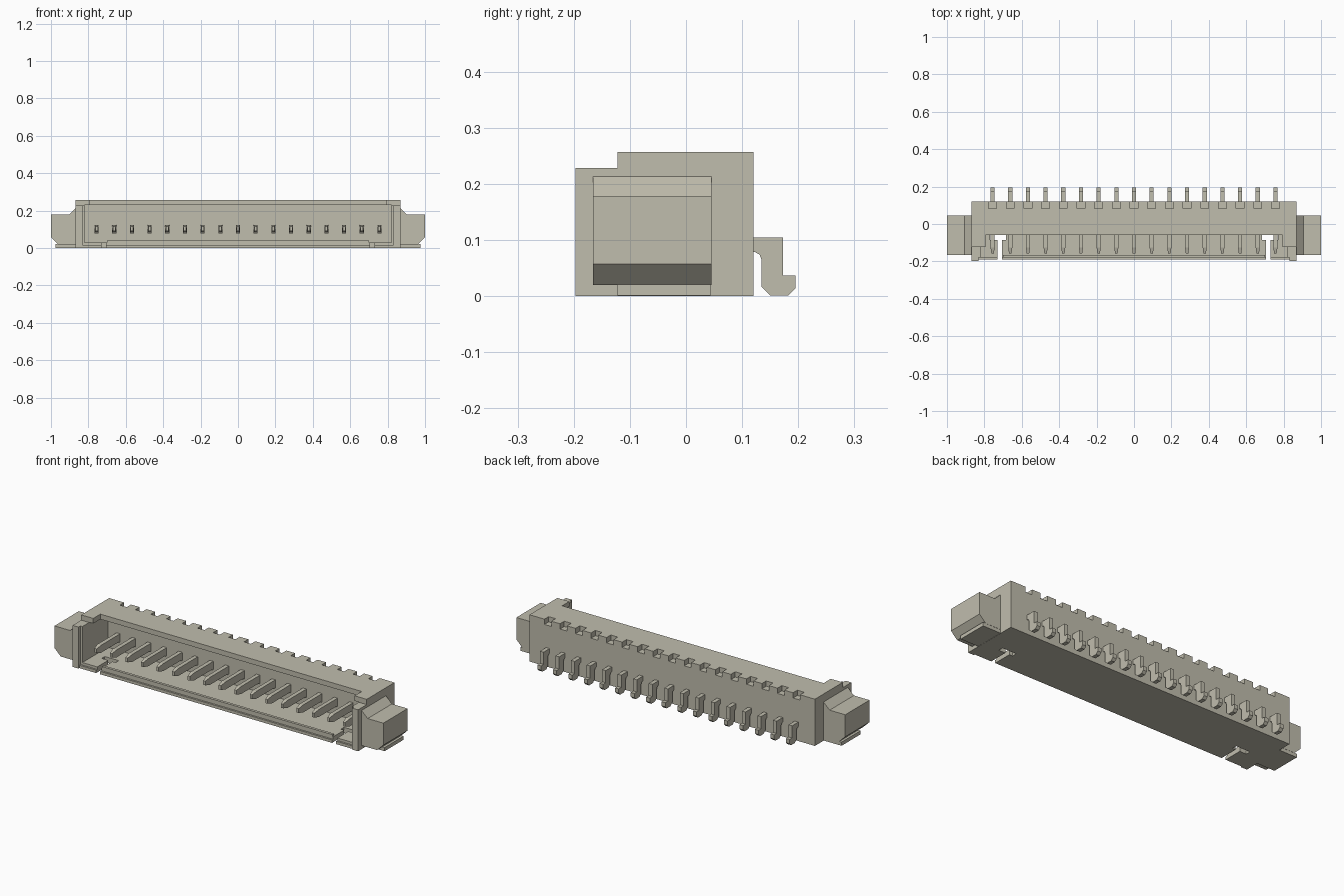
import bpy

cube = bpy.data.objects.get("Cube")
if cube:
    bpy.data.objects.remove(cube, do_unlink=True)

mat = bpy.data.materials.new("warm grey plastic")
COLOUR = (0.53, 0.51, 0.42, 1)
mat.use_nodes = True
mat.diffuse_color = COLOUR
bsdf = next(n for n in mat.node_tree.nodes if n.type == 'BSDF_PRINCIPLED')
bsdf.inputs["Base Color"].default_value = COLOUR

PINS = [(i - 8) * 0.0945 for i in range(17)]


def prism(name, points, lo, hi, axis='x'):
    """Extrude a closed profile along x (points are y,z) or y (points are x,z)."""
    n = len(points)
    verts = [(t, a, b) if axis == 'x' else (a, t, b)
             for t in (lo, hi) for a, b in points]
    faces = [tuple(range(n)), tuple(range(n, 2 * n))]
    faces += [(i, (i + 1) % n, (i + 1) % n + n, i + n) for i in range(n)]
    mesh = bpy.data.meshes.new(name)
    mesh.from_pydata(verts, [], faces)
    mesh.materials.append(mat)
    obj = bpy.data.objects.new(name, mesh)
    bpy.context.collection.objects.link(obj)
    bpy.ops.object.select_all(action='DESELECT')
    obj.select_set(True)
    bpy.context.view_layer.objects.active = obj
    bpy.ops.object.mode_set(mode='EDIT')
    bpy.ops.mesh.select_all(action='SELECT')
    bpy.ops.mesh.normals_make_consistent(inside=False)
    bpy.ops.object.mode_set(mode='OBJECT')
    return obj


def box(name, x, y, z):
    return prism(name, [(y[0], z[0]), (y[1], z[0]), (y[1], z[1]), (y[0], z[1])], *x)


def cut(target, cutter):
    """Subtract the cutter from the target and discard it."""
    mod = target.modifiers.new("cut", 'BOOLEAN')
    mod.operation = 'DIFFERENCE'
    mod.solver = 'EXACT'
    mod.object = cutter
    bpy.context.view_layer.objects.active = target
    bpy.ops.object.modifier_apply(modifier=mod.name)
    bpy.data.objects.remove(cutter, do_unlink=True)


# Housing with stepped top
housing = prism("housing", [(-0.197, 0), (0.12, 0), (0.12, 0.257), (-0.122, 0.257),
                            (-0.122, 0.228), (-0.197, 0.228)], -0.868, 0.868)
# Plug cavity, open top edge and stepped front lip
cut(housing, box("cavity", (-0.82, 0.82), (-0.3, 0.04), (0.03, 0.229)))
cut(housing, box("top_opening", (-0.795, 0.795), (-0.3, -0.06), (0.1, 0.4)))
cut(housing, box("front_opening", (-0.832, 0.832), (-0.3, -0.18), (0.016, 0.4)))
cut(housing, box("corner_opening", (-0.82, 0.82), (-0.3, -0.122), (0.1, 0.4)))
cut(housing, box("floor_setback", (-0.832, 0.832), (-0.3, -0.19), (-0.1, 0.1)))
# Raised floor edge behind the lip
box("floor_rim", (-0.70, 0.70), (-0.18, -0.165), (0.01, 0.04))
# Slits and square holes in the floor
for s in (-1, 1):
    cut(housing, box("floor_slit", sorted((s * 0.705, s * 0.73)), (-0.3, -0.07), (-0.1, 0.06)))
    cut(housing, box("floor_hole", sorted((s * 0.685, s * 0.77)), (-0.085, -0.058), (-0.1, 0.06)))
# Notches along the rear top edge
for x in PINS:
    cut(housing, box("notch", (x - 0.021, x + 0.021), (0.083, 0.2), (0.228, 0.4)))

# Contacts: tapered blade inside, bent solder tail behind
TAIL = [(0.03, 0.104), (0.173, 0.104), (0.173, 0.037), (0.195, 0.037), (0.195, 0.014),
        (0.182, 0.001), (0.150, 0.001), (0.135, 0.016), (0.135, 0.064), (0.131, 0.074),
        (0.122, 0.079), (0.03, 0.079)]
for i, x in enumerate(PINS):
    prism(f"solder_tail_{i + 1}", TAIL, x - 0.011, x + 0.011)
    blade = prism(f"contact_blade_{i + 1}", [(0.06, 0.083), (0.06, 0.124), (-0.125, 0.124),
                  (-0.158, 0.115), (-0.158, 0.092), (-0.125, 0.083)], x - 0.011, x + 0.011)
    for v in blade.data.vertices:
        if v.co.y < -0.15:
            v.co.x = x + (v.co.x - x) * 0.6

# Side ears and the solder plates beneath them
for s, side in ((1, "left"), (-1, "right")):
    prism(f"{side}_ear", [(s * a, b) for a, b in
          ((0.86, 0.213), (0.868, 0.213), (0.905, 0.178), (1.0, 0.178), (1.0, 0.057),
           (0.962, 0.02), (0.86, 0.02))], -0.166, 0.045, 'y')
    plate = box(f"{side}_solder_plate", sorted((s * 0.85, s * 0.977)),
                (-0.122, 0.044), (0.001, 0.021))
    plate.data.update()
